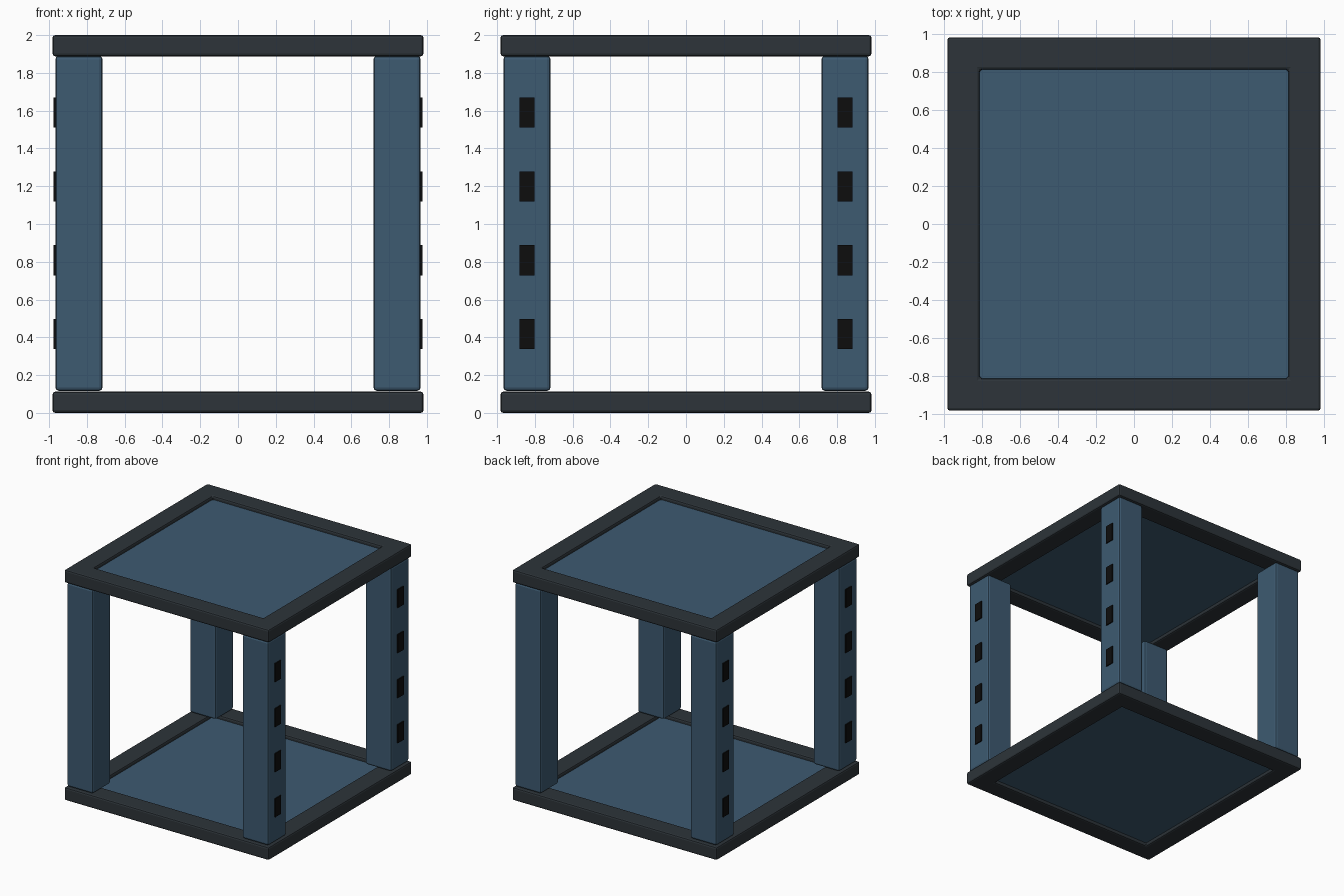
import bpy, bmesh
from mathutils import Matrix, Vector

if "Cube" in bpy.data.objects:
    bpy.data.objects.remove(bpy.data.objects["Cube"])


def material(name, color):
    m = bpy.data.materials.new(name)
    m.diffuse_color = (*color, 1)
    m.use_nodes = True
    m.node_tree.nodes["Principled BSDF"].inputs["Base Color"].default_value = m.diffuse_color
    return m


BLUE = material("slate blue", (0.047, 0.103, 0.165))
DARK = material("dark grey", (0.026, 0.034, 0.041))
BLACK = material("black", (0.004, 0.004, 0.004))


def finish(name, bm, mat, bevel=0, segments=2):
    bmesh.ops.recalc_face_normals(bm, faces=bm.faces)
    me = bpy.data.meshes.new(name)
    bm.to_mesh(me)
    bm.free()
    me.materials.append(mat)
    ob = bpy.data.objects.new(name, me)
    bpy.context.collection.objects.link(ob)
    if bevel:
        mod = ob.modifiers.new("bevel", "BEVEL")
        mod.width = bevel
        mod.segments = segments
        mod.limit_method = 'ANGLE'
    return ob


def box(name, lo, hi, mat, bevel=0, segments=2):
    lo, hi = Vector(lo), Vector(hi)
    bm = bmesh.new()
    bmesh.ops.create_cube(bm, size=1, matrix=Matrix.Translation((lo + hi) / 2)
                          @ Matrix.Diagonal((*(hi - lo), 1)))
    return finish(name, bm, mat, bevel, segments)


def square_frame(name, outer, inner, z0, z1, mat, bevel):
    # square section swept around four mitred corners
    bm = bmesh.new()
    rings = []
    for sx, sy in ((-1, -1), (1, -1), (1, 1), (-1, 1)):
        rings.append([bm.verts.new((sx * r, sy * r, z)) for r, z in
                      ((outer, z0), (outer, z1), (inner, z1), (inner, z0))])
    for i in range(4):
        a, b = rings[i], rings[(i + 1) % 4]
        for j in range(4):
            k = (j + 1) % 4
            bm.faces.new((a[j], b[j], b[k], a[k]))
    return finish(name, bm, mat, bevel)


# Bottom and top frames with recessed panels
for level, z in (("bottom", 0.0), ("top", 1.888)):
    square_frame(level + "_frame", 0.982, 0.812, z, z + 0.112, DARK, 0.014)
    box(level + "_panel", (-0.83, -0.83, z + 0.03), (0.83, 0.83, z + 0.082), BLUE)

# Corner posts, with black slot plates on the outer x sides
for sx, xn in ((-1, "left"), (1, "right")):
    for sy, yn in ((-1, "front"), (1, "back")):
        cx, cy = sx * 0.842, sy * 0.842
        box(f"{yn}_{xn}_post", (cx - 0.125, cy - 0.125, 0.117),
            (cx + 0.125, cy + 0.125, 1.89), BLUE, 0.018)
        for i in range(4):
            zc = 0.417 + i * 0.391
            px = sx * 0.971
            box(f"{yn}_{xn}_slot_{i + 1}", (px - 0.0048, cy - 0.04, zc - 0.08),
                (px + 0.0048, cy + 0.04, zc + 0.08), BLACK)
